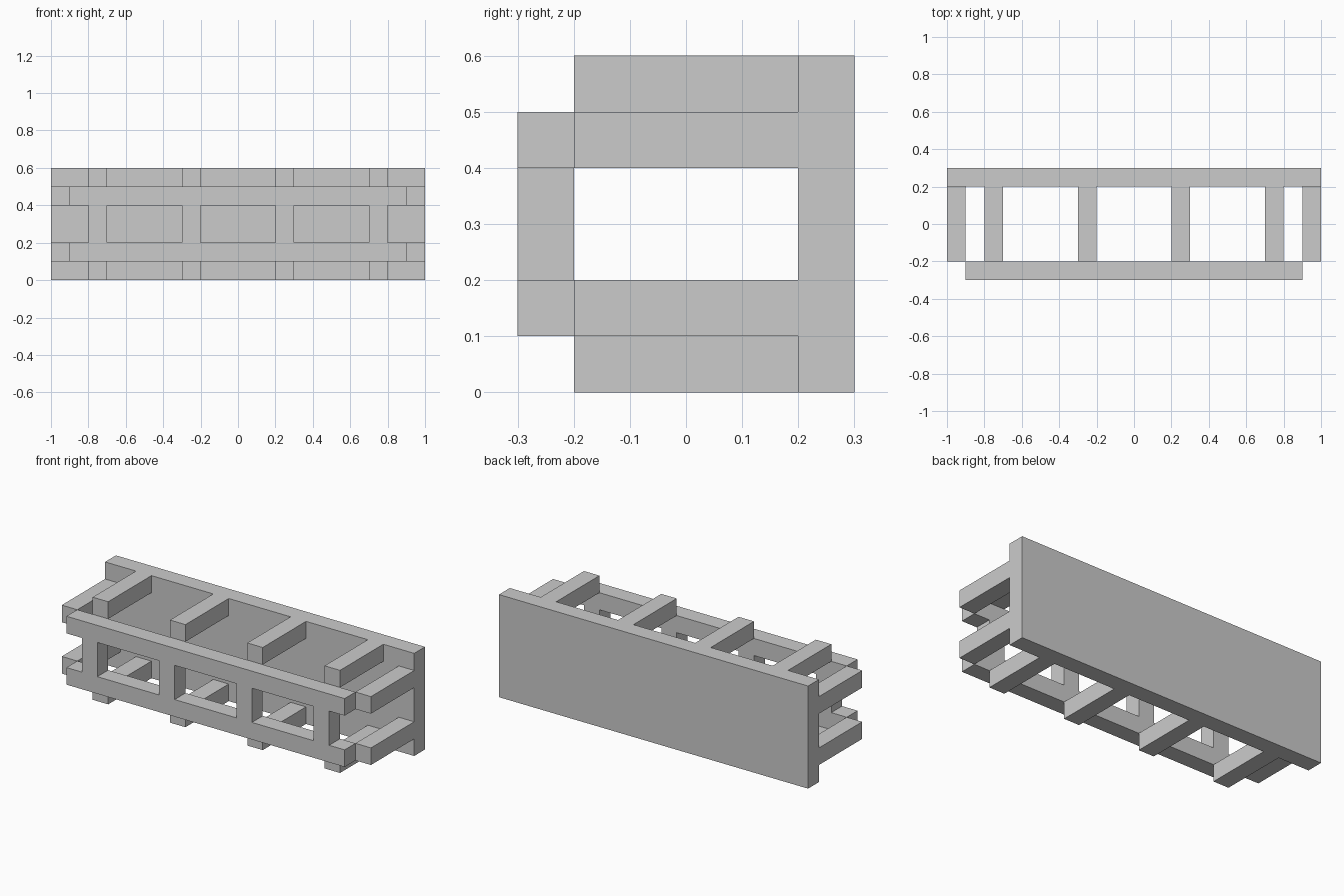
import bpy
import bmesh
from mathutils import Vector

cube = bpy.data.objects.get("Cube")
if cube:
    bpy.data.objects.remove(cube, do_unlink=True)

grey = bpy.data.materials.new("plain grey")
colour = (0.6, 0.6, 0.6, 1)
grey.diffuse_color = colour
grey.use_nodes = True
grey.node_tree.nodes["Principled BSDF"].inputs["Base Color"].default_value = colour

T = 0.1                                # beam thickness
POSTS = (-0.75, -0.25, 0.25, 0.75)     # post and cross beam centres


def finish(name, bm):
    mesh = bpy.data.meshes.new(name)
    bm.to_mesh(mesh)
    bm.free()
    mesh.materials.append(grey)
    obj = bpy.data.objects.new(name, mesh)
    bpy.context.collection.objects.link(obj)
    return obj


def box(name, centre, size):
    bm = bmesh.new()
    bmesh.ops.create_cube(bm, size=1)
    bmesh.ops.scale(bm, vec=size, verts=bm.verts)
    bmesh.ops.translate(bm, vec=centre, verts=bm.verts)
    return finish(name, bm)


# Solid back panel
box("back_panel", (0, 0.25, 0.3), (2, T, 0.6))

# Cross beams above and below the front frame, and end arms beside it
for level, z_beam, z_arm in (("lower", 0.05, 0.15), ("upper", 0.55, 0.45)):
    for i, x in enumerate(POSTS, 1):
        box(f"{level}_cross_beam_{i}", (x, 0, z_beam), (T, 0.4, T))
    for side, x in (("right", -0.95), ("left", 0.95)):
        box(f"{level}_{side}_arm", (x, 0, z_arm), (T, 0.4, T))

# Front frame: one flat lattice of rails and posts, extruded backwards
xs = [-0.9] + [x + d for x in POSTS for d in (-T / 2, T / 2)] + [0.9]
zs = [0.1, 0.2, 0.4, 0.5]
bm = bmesh.new()
grid = [[bm.verts.new((x, -0.3, z)) for z in zs] for x in xs]
for i in range(len(xs) - 1):
    for j in range(len(zs) - 1):
        is_rail, is_post = j != 1, i % 2 == 1
        if is_rail or is_post:
            bm.faces.new((grid[i][j], grid[i + 1][j],
                          grid[i + 1][j + 1], grid[i][j + 1]))
front = bm.faces[:]
back = bmesh.ops.extrude_face_region(bm, geom=front, use_keep_orig=True)
bmesh.ops.translate(bm, vec=Vector((0, T, 0)),
                    verts=[g for g in back["geom"] if isinstance(g, bmesh.types.BMVert)])
bmesh.ops.recalc_face_normals(bm, faces=bm.faces)
finish("front_frame", bm)
